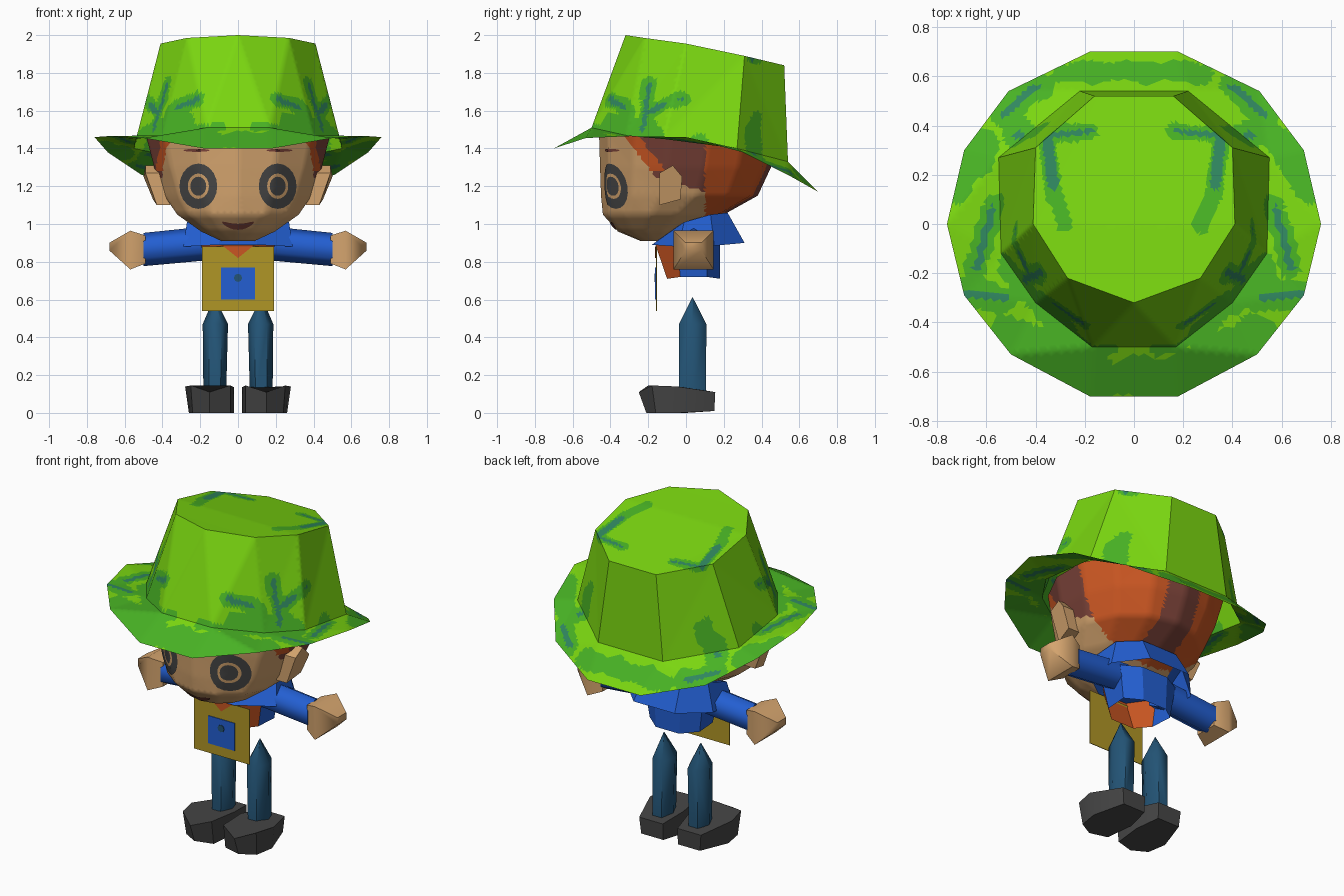
import bpy, bmesh, math
from mathutils import Vector
from mathutils.bvhtree import BVHTree

if "Cube" in bpy.data.objects:
    bpy.data.objects.remove(bpy.data.objects["Cube"])


def material(name, rgb):
    m = bpy.data.materials.new(name)
    m.diffuse_color = [((c / 255 + 0.055) / 1.055) ** 2.4 for c in rgb] + [1]
    m.use_nodes = True
    m.node_tree.nodes["Principled BSDF"].inputs["Base Color"].default_value = m.diffuse_color
    return m


LIME = material("lime green", (122, 214, 16))
LEAF = material("leaf green", (72, 178, 36))
TEAL = material("teal", (48, 135, 95))
SKIN = material("skin", (212, 164, 110))
ORANGE = material("orange hair", (202, 86, 34))
BROWN = material("brown", (122, 66, 56))
GREY = material("dark grey", (70, 70, 70))
BLUE = material("shirt blue", (35, 95, 210))
DENIM = material("denim", (35, 84, 118))
GOLD = material("mustard", (176, 150, 38))


def loft(rings, caps=(True, True), closed=True):
    """Skin a list of equal-length rings."""
    bm = bmesh.new()
    vs = [[bm.verts.new(p) for p in r] for r in rings]
    n = len(rings[0])
    for a, b in zip(vs, vs[1:]):
        for i in range(n if closed else n - 1):
            j = (i + 1) % n
            bm.faces.new((a[i], a[j], b[j], b[i]))
    if caps[0]:
        bm.faces.new(vs[0][::-1])
    if caps[1]:
        bm.faces.new(vs[-1])
    bmesh.ops.remove_doubles(bm, verts=bm.verts, dist=1e-4)
    bmesh.ops.recalc_face_normals(bm, faces=bm.faces)
    return bm


def finish(name, bm, mats, rule=None, angle=40):
    if rule:
        for f in bm.faces:
            f.material_index = rule(f.calc_center_median())
    me = bpy.data.meshes.new(name)
    bm.to_mesh(me)
    bm.free()
    for m in mats:
        me.materials.append(m)
    ob = bpy.data.objects.new(name, me)
    bpy.context.collection.objects.link(ob)
    if angle:
        bpy.ops.object.select_all(action='DESELECT')
        ob.select_set(True)
        bpy.context.view_layer.objects.active = ob
        bpy.ops.object.shade_smooth_by_angle(angle=math.radians(angle))
    return ob


def refine(bm, size):
    """Cut faces finely, without changing the shape, so colour rules can draw patches."""
    for _ in range(7):
        bmesh.ops.triangulate(bm, faces=bm.faces)
        long = [e for e in bm.edges if e.calc_length() > size]
        if not long:
            break
        bmesh.ops.subdivide_edges(bm, edges=long, cuts=1, use_grid_fill=True)
    bmesh.ops.triangulate(bm, faces=bm.faces)


def sym(half):
    return half + [(-x, y, z) for x, y, z in reversed(half)]


def flip(pts, s):
    return [(s * x, y, z) for x, y, z in pts]


# Hat: camouflage strokes as (start, end, leaf radius, teal radius), mirrored in x
STROKES = [
    ((.46, -.24, 1.50), (.39, -.20, 1.74), .05, .022),
    ((.44, -.20, 1.60), (.47, -.02, 1.66), .04, .018),
    ((.40, -.30, 1.60), (.22, -.40, 1.66), .045, .018),
    ((.28, -.42, 1.53), (.50, -.18, 1.47), .07, 0),
    ((.10, -.50, 1.49), (.28, -.44, 1.50), .04, 0),
    ((.47, .36, 1.36), (.43, .42, 1.54), .08, .02),
    ((.34, .36, 1.88), (.17, .38, 1.88), .035, .012),
    ((.35, .34, 1.88), (.33, .16, 1.92), .035, .022),
    ((.33, .14, 1.92), (.28, .00, 1.95), .035, 0),
    ((.05, .62, 1.25), (.28, .62, 1.25), .06, 0),
    ((.40, .56, 1.27), (.53, .45, 1.32), .07, .018),
    ((.60, .34, 1.38), (.72, .16, 1.42), .07, 0),
    ((.57, .08, 1.44), (.64, -.18, 1.46), .045, .015),
    ((.70, -.28, 1.46), (.52, -.30, 1.46), .06, .015),
    ((.50, -.47, 1.46), (.15, -.62, 1.44), .10, 0),
    ((0, -.60, 1.45), (.15, -.66, 1.42), .08, 0),
]


def camo(c):
    p = Vector((abs(c.x), c.y, c.z))
    wob = 1 + .25 * math.sin(31 * c.x + 17 * c.y) * math.cos(23 * c.z + 9 * c.y)
    out = 0
    for a, b, r1, r2 in STROKES:
        a, b = Vector(a), Vector(b)
        t = max(0, min(1, (p - a).dot(b - a) / (b - a).length_squared))
        d = (p - a.lerp(b, t)).length
        if d < r2:
            return 2
        if d < r1 * wob:
            out = 1
    return out


base = [(.22, .54, 1.33), (.55, .27, 1.40), (.54, -.12, 1.45), (.40, -.32, 1.47), (.17, -.50, 1.51)]
top = [(.16, .52, 1.84), (.40, .31, 1.89), (.41, 0, 1.955), (.27, -.22, 1.985), (0, -.32, 2.0)]
edge = [(.18, .70, 1.17), (.51, .54, 1.26), (.69, .30, 1.38), (.76, 0, 1.46),
        (.69, -.29, 1.465), (.50, -.53, 1.455), (.18, -.70, 1.40)]
crown = loft([sym(base), sym(top)], (False, True))
refine(crown, .035)
finish("hat_crown", crown, [LIME, LEAF, TEAL], camo)
brim = loft([sym(edge), sym([base[i] for i in (0, 1, 1, 2, 2, 3, 4)])], (False, False))
if sum(f.normal.z for f in brim.faces) < 0:
    bmesh.ops.reverse_faces(brim, faces=brim.faces)
refine(brim, .035)
finish("hat_brim", brim, [LIME, LEAF, TEAL], camo)

# Head: stacked ovals (z, front y, back y, half width), hair coloured by position
LEVELS = [(.91, -.24, -.08, .09), (.96, -.36, .03, .20), (1.05, -.44, .20, .33), (1.15, -.45, .38, .40),
          (1.30, -.455, .45, .455), (1.47, -.46, .49, .50)]
rings = []
for z, f, b, w in LEVELS:
    rings.append([(w * math.sin(k * math.pi / 7), (f + b) / 2 - (b - f) / 2 * math.cos(k * math.pi / 7), z)
                  for k in range(14)])
head = loft(rings)
refine(head, .04)


def hair(c):
    if c.z > 1.25:
        line = -.32 + .8 * (1.45 - c.z)
    elif c.z > 1.17:
        line = -.16 + 3.2 * (1.25 - c.z)
    else:
        line = .10
    if c.y < line:
        return 0
    if c.z > 1.28 and c.y < line + .08:
        return 1
    if c.y < .10 or (c.y > .2 and abs(c.x) < .11):
        return 2
    return 1


surface = BVHTree.FromBMesh(head)
finish("head", head, [SKIN, ORANGE, BROWN], hair)


# Face details: thin ovals laid on the face
def decal(name, cx, cz, rx, rz, bands, mats, bend=0):
    rows = []
    for t in [.02] + [b[0] for b in bands]:
        row = []
        for k in range(20):
            u, v = t * math.cos(k * math.pi / 10), t * math.sin(k * math.pi / 10)
            x, z = cx + rx * u, cz + rz * v + bend * u * u
            hit = surface.ray_cast(Vector((x, -2, z)), Vector((0, 1, 0)))[0]
            row.append((x, hit.y - .006, z))
        rows.append(row)
    bm = loft(rows, (True, False))
    if sum(f.normal.y for f in bm.faces) > 0:
        bmesh.ops.reverse_faces(bm, faces=bm.faces)

    def rule(c):
        t = math.hypot((c.x - cx) / rx, (c.z - cz) / rz)
        return next((m for r, m in bands if t < r), bands[-1][1])
    finish(name, bm, mats, rule)


for s, side in ((1, "right"), (-1, "left")):
    decal("eye_" + side, s * .21, 1.20, .10, .12, [(.2, 0), (.42, 0), (.56, 1), (.8, 0), (1, 0)], [GREY, SKIN])
    decal("brow_" + side, s * .22, 1.39, .07, .008, [(.5, 0), (1, 0)], [BROWN])

    # Ear
    ear = [(.43, -.14, 1.10), (.45, -.03, 1.13), (.50, -.02, 1.25), (.49, -.07, 1.31), (.49, -.14, 1.27)]
    root = [(.36, y, z) for x, y, z in ear]
    finish("ear_" + side, loft([flip(root, s), flip(ear, s)]), [SKIN])

    # Sleeve: six-sided tube
    def tube(x, cy, cz, ry, rz, n, turn):
        return [(s * x, cy + ry * math.cos(turn + k * math.tau / n), cz + rz * math.sin(turn + k * math.tau / n))
                for k in range(n)]
    finish("sleeve_" + side, loft([tube(.14, .04, .90, .09, .09, 6, math.pi / 6),
                                   tube(.50, .04, .865, .09, .088, 6, math.pi / 6)]), [BLUE], angle=65)

    # Hand: square mitten closing to a blunt tip
    q = math.pi / 4
    finish("hand_" + side, loft([tube(.49, .04, .865, .10, .105, 4, q), tube(.57, .04, .862, .15, .145, 4, q),
                                 tube(.68, .04, .88, .06, .03, 4, q)]), [SKIN], angle=60)

    # Leg: six-sided post with a pointed top
    def post(cx, z, rx, ry):
        return [(s * (cx + rx * math.cos(k * math.tau / 6)), .035 + ry * math.sin(k * math.tau / 6), z)
                for k in range(6)]
    finish("leg_" + side, loft([post(.123, .09, .06, .082), post(.12, .47, .067, .084),
                                post(.125, .61, .002, .002)]), [DENIM], angle=62)

    # Shoe
    sole = [(.05, .15, .01), (.20, .15, .01), (.26, -.04, 0), (.24, -.16, 0), (.15, -.21, 0), (.04, -.18, 0),
            (.02, 0, 0)]
    upper = [(.05, .155, .11), (.21, .155, .11), (.28, -.05, .14), (.25, -.18, .145), (.15, -.25, .11),
             (.04, -.20, .145), (.02, 0, .135)]
    finish("shoe_" + side, loft([flip(sole, s), flip(upper, s)]), [GREY], angle=30)

decal("mouth", 0, .985, .085, .016, [(.5, 0), (1, 0)], [BROWN], bend=.025)

# Shirt body (open below) and flared collar
hem = [(.08, -.10, .71), (.16, -.03, .72), (.17, .11, .72), (.08, .18, .71)]
chest = [(.08, -.165, .90), (.20, -.05, .92), (.20, .12, .92), (.09, .18, .92)]
finish("shirt", loft([sym(hem), sym(chest)], (False, True)), [BLUE, ORANGE],
       lambda c: 1 if c.y < -.07 and c.z < .89 else 0, angle=30)
flare = [(.10, -.18, .89), (.29, -.04, .88), (.29, .15, .885), (.14, .31, .90)]
neck = [(.10, -.10, .95), (.27, -.01, 1.01), (.24, .13, 1.05), (.12, .22, 1.06)]
finish("collar", loft([sym(flare), sym(neck)], (False, True)), [BLUE], angle=30)


# Front panel with pocket, button and neck scarf, as thin plates
def plate(name, outline, y, mat):
    finish(name, loft([[(x, y, z) for x, z in outline], [(x, y + .004, z) for x, z in outline]]), [mat], angle=0)


def box(w, z0, z1):
    return [(-w, z0), (w, z0), (w, z1), (-w, z1)]


plate("apron", box(.19, .54, .88), -.158, GOLD)
plate("pocket", box(.09, .60, .77), -.163, BLUE)
plate("button", [(.022 * math.cos(k * math.pi / 4), .715 + .022 * math.sin(k * math.pi / 4)) for k in range(8)],
      -.168, DENIM)
plate("scarf", [(0, .82), (.075, .88), (-.075, .88)], -.164, ORANGE)
